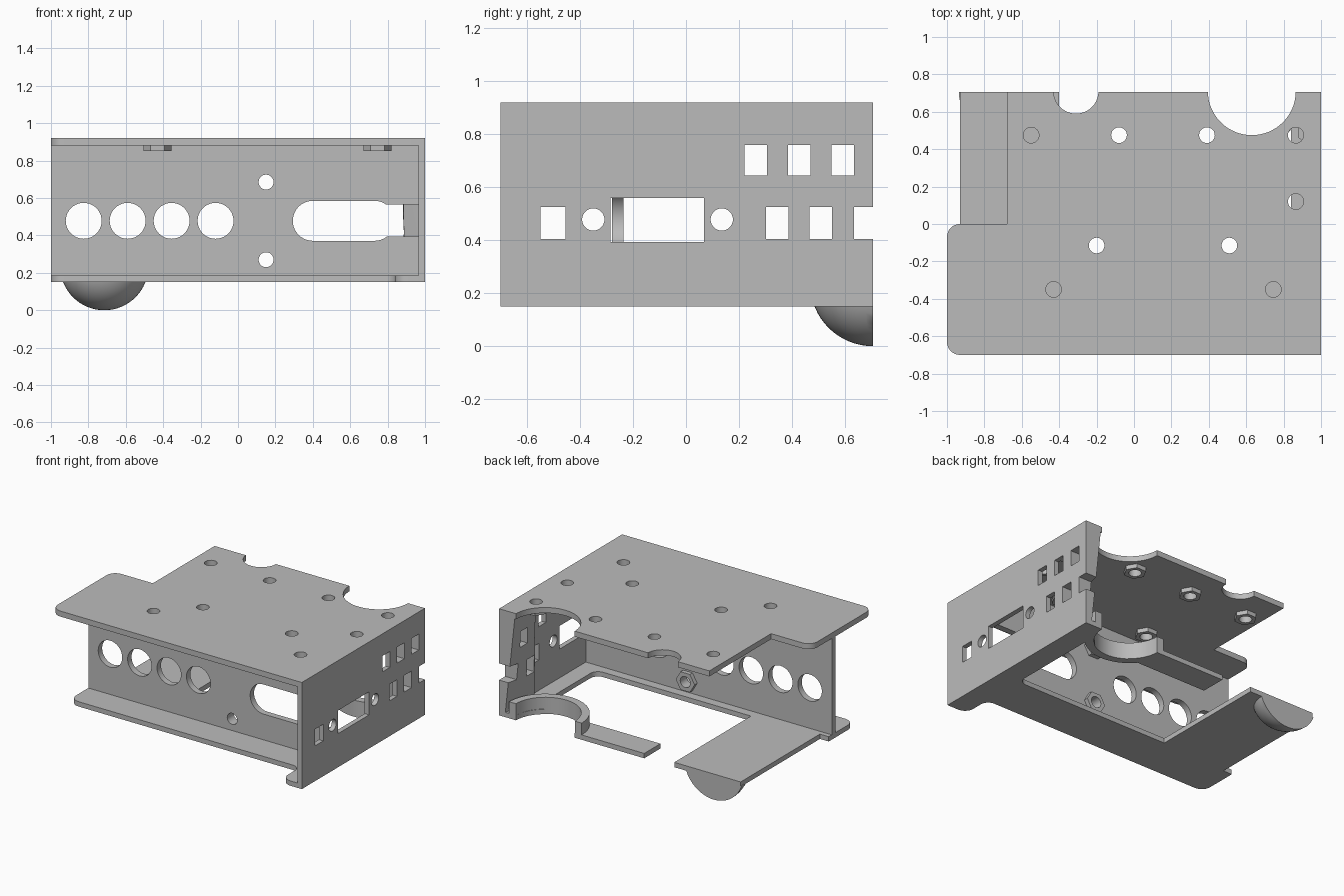
import bpy, bmesh, math
from mathutils import Vector

if "Cube" in bpy.data.objects:
    bpy.data.objects.remove(bpy.data.objects["Cube"])

grey = bpy.data.materials.new("light_grey")
grey.diffuse_color = (0.5, 0.5, 0.5, 1)
grey.use_nodes = True
grey.node_tree.nodes["Principled BSDF"].inputs["Base Color"].default_value = grey.diffuse_color

Y0, Y1 = -0.70, 0.705           # front and back limits
Z0, Z1, Z2, Z3 = 0.15, 0.185, 0.88, 0.92   # bottom plate, top plate
WF, WB = -0.28, -0.235          # front wall faces


def finish(name, bm):
    bmesh.ops.recalc_face_normals(bm, faces=bm.faces)
    me = bpy.data.meshes.new(name)
    bm.to_mesh(me)
    bm.free()
    ob = bpy.data.objects.new(name, me)
    bpy.context.collection.objects.link(ob)
    me.materials.append(grey)
    return ob


def prism(name, pts, axis, a, b):
    """Extrude a 2D outline along an axis from a to b."""
    place = {'x': lambda u, v, w: (w, u, v),
             'y': lambda u, v, w: (u, w, v),
             'z': lambda u, v, w: (u, v, w)}[axis]
    bm = bmesh.new()
    lo = [bm.verts.new(place(u, v, a)) for u, v in pts]
    hi = [bm.verts.new(place(u, v, b)) for u, v in pts]
    bm.faces.new(lo[::-1])
    bm.faces.new(hi)
    n = len(pts)
    for i in range(n):
        j = (i + 1) % n
        bm.faces.new((lo[i], lo[j], hi[j], hi[i]))
    return finish(name, bm)


def rect(u0, u1, v0, v1):
    return [(u0, v0), (u1, v0), (u1, v1), (u0, v1)]


def arc(cu, cv, r, d0, d1, n):
    return [(cu + r * math.cos(math.radians(d0 + (d1 - d0) * i / n)),
             cv + r * math.sin(math.radians(d0 + (d1 - d0) * i / n))) for i in range(n + 1)]


def circle(cu, cv, r, n=40):
    return arc(cu, cv, r, 0, 360, n)[:-1]


def cut(ob, shapes, axis, a, b):
    """Subtract a list of 2D shapes, pushed through along an axis."""
    for s in shapes:
        c = prism("cutter", s, axis, a, b)
        c.hide_render = True
        m = ob.modifiers.new("cut", 'BOOLEAN')
        m.object, m.operation, m.solver = c, 'DIFFERENCE', 'EXACT'
        bpy.context.view_layer.update()
        dg = bpy.context.evaluated_depsgraph_get()
        new = bpy.data.meshes.new_from_object(ob.evaluated_get(dg))
        ob.modifiers.clear()
        ob.data = new
        bpy.data.objects.remove(c)


big_notch = circle(0.63, 0.71, 0.235, 64)
screws = [(-0.55, 0.475), (-0.08, 0.475), (0.39, 0.475), (0.865, 0.475), (0.865, 0.12),
          (-0.2, -0.115), (0.51, -0.115), (-0.43, -0.35), (0.745, -0.35)]

# Top plate with rounded left corners, notches and screw holes
top = prism("top_plate",
            arc(-0.93, Y0 + 0.07, 0.07, 180, 270, 8) + [(1, Y0), (1, Y1), (-0.68, Y1), (-0.68, 0)]
            + arc(-0.93, -0.07, 0.07, 90, 180, 8), 'z', Z2, Z3)
cut(top, [circle(x, y, 0.042, 24) for x, y in screws]
    + [big_notch, circle(-0.31, 0.71, 0.12)], 'z', 0.8, 1)

# Bottom plate: front flange, corner tab, left deck, rear bar around an opening
bottom = prism("bottom_plate",
               arc(-0.93, -0.42, 0.07, 180, 270, 8) + arc(0.78, -0.55, 0.06, 90, 0, 6)
               + arc(0.91, Y0 + 0.07, 0.07, 180, 270, 8)
               + [(0.965, Y0), (0.965, Y1), (-0.93, Y1), (-0.93, -0.2), (-1, -0.2)], 'z', Z0, Z1)
opening = ([(-0.4, 0.8), (-0.4, -0.17)] + arc(0.78, -0.11, 0.06, 270, 360, 6)
           + [(0.84, 0.52), (-0.16, 0.52), (-0.16, 0.8)])
cut(bottom, [opening, big_notch], 'z', 0.1, 0.25)

# Raised collar around the rear round notch
prism("notch_collar", arc(0.63, Y1, 0.29, 180, 360, 32) + arc(0.63, Y1, 0.235, 360, 180, 32),
      'z', Z0, 0.27)

# Right wall with connector slot and vent windows
windows = [rect(y, y + 0.085, 0.645, 0.76) for y in (0.22, 0.385, 0.55)]
windows += [rect(y, y + 0.085, 0.405, 0.525) for y in (0.302, 0.467, 0.635)]
right = prism("right_wall", rect(Y0, Y1, Z0, Z2), 'x', 0.965, 1)
cut(right, windows + [rect(-0.55, -0.455, 0.405, 0.525), rect(-0.285, 0.068, 0.393, 0.56),
                      circle(-0.35, 0.478, 0.042), circle(0.135, 0.478, 0.042)], 'x', 0.9, 1.1)

# Corner brace inside the right wall, narrowing towards the lower back
bm = bmesh.new()
for p in [(0.966, 0.40, Z1), (0.966, 0.40, Z2), (0.89, 0.46, Z1), (0.88, 0.46, Z2),
          (0.875, Y1, Z2), (0.95, Y1, 0.6), (0.966, Y1, Z2), (0.966, Y1, Z1), (0.95, Y1, Z1)]:
    bm.verts.new(Vector(p))
bmesh.ops.convex_hull(bm, input=bm.verts)
brace = finish("corner_brace", bm)
cut(brace, windows, 'x', 0.7, 1.1)
cut(brace, [big_notch], 'z', 0.1, 1)

# Front wall with four round holes, a long slot and two screw holes
front = prism("front_wall", rect(-1, 0.965, Z1, Z2), 'y', WF, WB)
slot = arc(0.4, 0.478, 0.107, 90, 270, 20) + arc(0.73, 0.478, 0.107, -90, 90, 20)
cut(front, [circle(x, 0.478, 0.096) for x in (-0.825, -0.59, -0.355, -0.12)]
    + [slot, rect(0.75, 1.1, 0.393, 0.565)]
    + [circle(0.15, z, 0.04, 24) for z in (0.27, 0.685)], 'y', -0.4, -0.1)

# Hexagonal nuts under the top plate and behind the front wall
for x, y in screws:
    nut = prism("top_nut", circle(x, y, 0.075, 6), 'z', Z2 - 0.03, Z2)
    cut(nut, [circle(x, y, 0.042, 24)], 'z', 0.8, 1)
for z in (0.27, 0.685):
    nut = prism("wall_nut", circle(0.15, z, 0.075, 6), 'y', WB, WB + 0.03)
    cut(nut, [circle(0.15, z, 0.04, 24)], 'y', -0.4, 0)

# Half-dome foot under the left deck, flat at the back
bm = bmesh.new()
bmesh.ops.create_uvsphere(bm, u_segments=48, v_segments=32, radius=0.236)
bmesh.ops.translate(bm, verts=bm.verts, vec=(-0.715, Y1, 0.236))
for co, no in (((0, 0, Z0 + 0.005), (0, 0, 1)), ((0, Y1, 0), (0, 1, 0))):
    bmesh.ops.bisect_plane(bm, geom=bm.verts[:] + bm.edges[:] + bm.faces[:],
                           plane_co=co, plane_no=no, clear_outer=True)
    bmesh.ops.holes_fill(bm, edges=[e for e in bm.edges if e.is_boundary])
finish("dome_foot", bm)

# Smooth the curved faces, keep edges sharp
for ob in bpy.context.scene.objects:
    ob.select_set(True)
    bpy.context.view_layer.objects.active = ob
bpy.ops.object.shade_smooth_by_angle(angle=math.radians(30))
